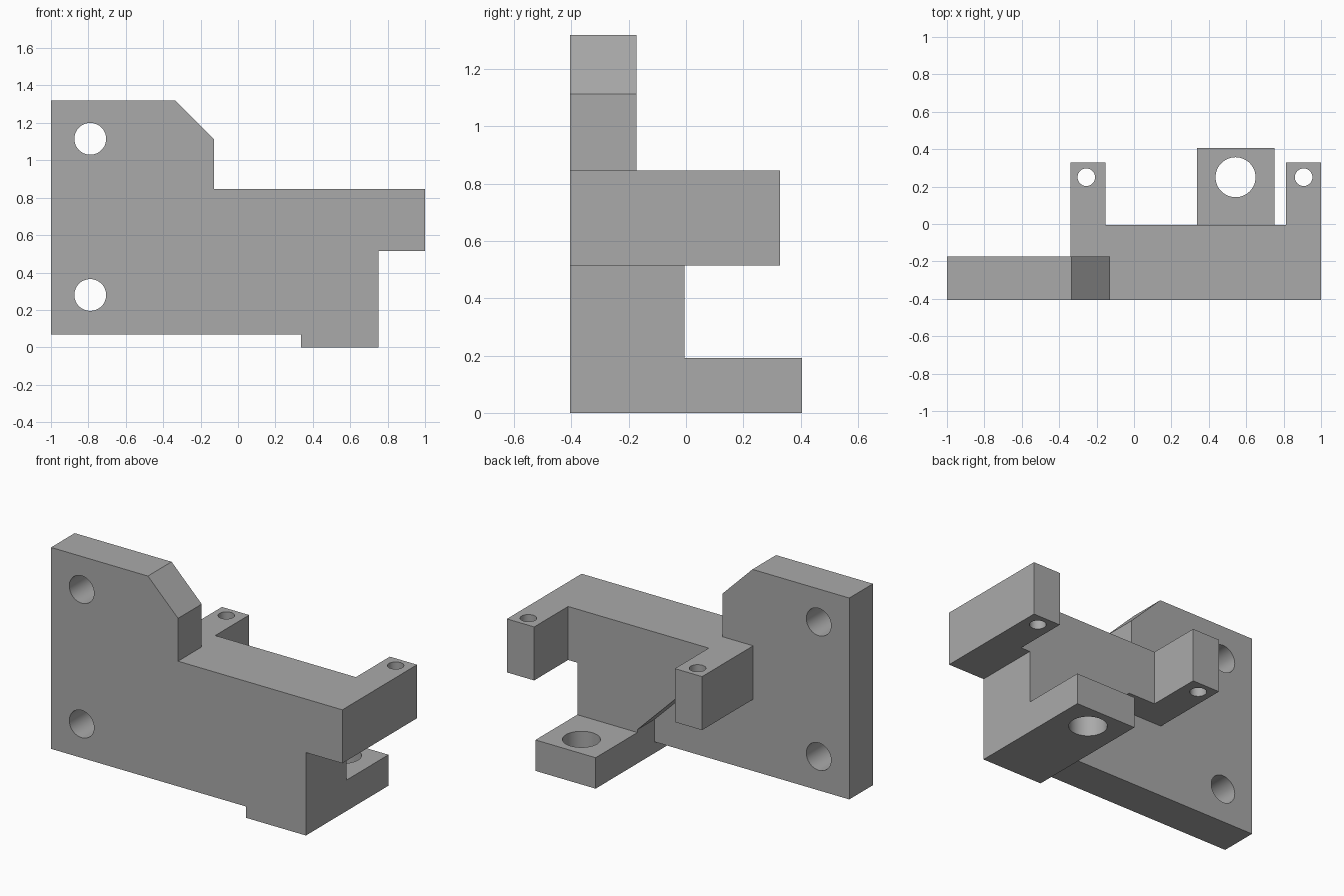
import bpy
import bmesh
from mathutils import Matrix, Vector
from math import radians

cube = bpy.data.objects.get("Cube")
if cube:
    bpy.data.objects.remove(cube, do_unlink=True)

grey = bpy.data.materials.new("machined grey")
grey.use_nodes = True
grey.diffuse_color = (0.4, 0.4, 0.4, 1)
grey.node_tree.nodes["Principled BSDF"].inputs["Base Color"].default_value = (0.4, 0.4, 0.4, 1)


def add_object(name, bm):
    bmesh.ops.recalc_face_normals(bm, faces=bm.faces)
    mesh = bpy.data.meshes.new(name)
    bm.to_mesh(mesh)
    bm.free()
    mesh.materials.append(grey)
    obj = bpy.data.objects.new(name, mesh)
    bpy.context.collection.objects.link(obj)
    return obj


def extrude(name, outline, axis, low, high):
    """Extrude an outline in the xz plane along y, or in the xy plane along z."""
    bm = bmesh.new()
    place = (lambda a, b: (a, low, b)) if axis == "y" else (lambda a, b: (a, b, low))
    face = bm.faces.new([bm.verts.new(place(a, b)) for a, b in outline])
    new = bmesh.ops.extrude_face_region(bm, geom=[face])["geom"]
    step = Vector((0, high - low, 0)) if axis == "y" else Vector((0, 0, high - low))
    bmesh.ops.translate(bm, vec=step, verts=[v for v in new if isinstance(v, bmesh.types.BMVert)])
    return add_object(name, bm)


def drill(name, centre, radius, axis):
    bm = bmesh.new()
    bmesh.ops.create_cone(bm, cap_ends=True, segments=48, radius1=radius, radius2=radius, depth=0.6)
    turn = Matrix.Rotation(radians(90), 4, "X") if axis == "y" else Matrix()
    bmesh.ops.transform(bm, matrix=Matrix.Translation(centre) @ turn, verts=bm.verts)
    return add_object(name, bm)


def combine(target, other, operation):
    mod = target.modifiers.new(operation.title(), "BOOLEAN")
    mod.operation = operation
    mod.solver = "EXACT"
    mod.object = other
    bpy.context.view_layer.objects.active = target
    bpy.ops.object.modifier_apply(modifier=mod.name)
    bpy.data.objects.remove(other, do_unlink=True)


FRONT, PLATE_BACK, BODY_BACK = -0.405, -0.173, -0.005
BAR_LOW, BAR_TOP = 0.515, 0.847

# Front plate with the chamfered upper corner
bracket = extrude("mounting_bracket", [
    (-1, 0.07), (0.337, 0.07), (0.337, 0), (0.75, 0), (0.75, BAR_LOW), (1, BAR_LOW),
    (1, BAR_TOP), (-0.128, BAR_TOP), (-0.128, 1.113), (-0.335, 1.32), (-1, 1.32)],
    "y", FRONT, PLATE_BACK)

# Thick web behind the plate, with its sloping underside
web = extrude("web", [
    (0.337, 0), (0.75, 0), (0.75, 0.7), (-0.1, 0.7), (-0.1, BAR_LOW), (0.03, BAR_LOW),
    (0.337, 0.21)], "y", -0.3, BODY_BACK)

# Upper bar with two arms
fork = extrude("fork", [
    (-0.34, -0.3), (1, -0.3), (1, 0.328), (0.813, 0.328), (0.813, BODY_BACK),
    (-0.153, BODY_BACK), (-0.153, 0.328), (-0.34, 0.328)], "z", BAR_LOW, BAR_TOP)

# Lower lug
lug = extrude("lug", [(0.337, -0.3), (0.75, -0.3), (0.75, 0.405), (0.337, 0.405)], "z", 0, 0.192)

for part in (web, fork, lug):
    combine(bracket, part, "UNION")

# Bolt holes through the plate, the arms and the lug
holes = [drill("plate_hole", (-0.79, -0.3, z), 0.085, "y") for z in (0.28, 1.115)]
holes += [drill("arm_hole", (x, 0.25, 0.7), 0.047, "z") for x in (-0.255, 0.907)]
holes.append(drill("lug_hole", (0.543, 0.25, 0.1), 0.107, "z"))
for hole in holes:
    combine(bracket, hole, "DIFFERENCE")

bpy.ops.object.select_all(action="DESELECT")
bracket.select_set(True)
bpy.context.view_layer.objects.active = bracket
bpy.ops.object.shade_smooth_by_angle(angle=radians(30))
